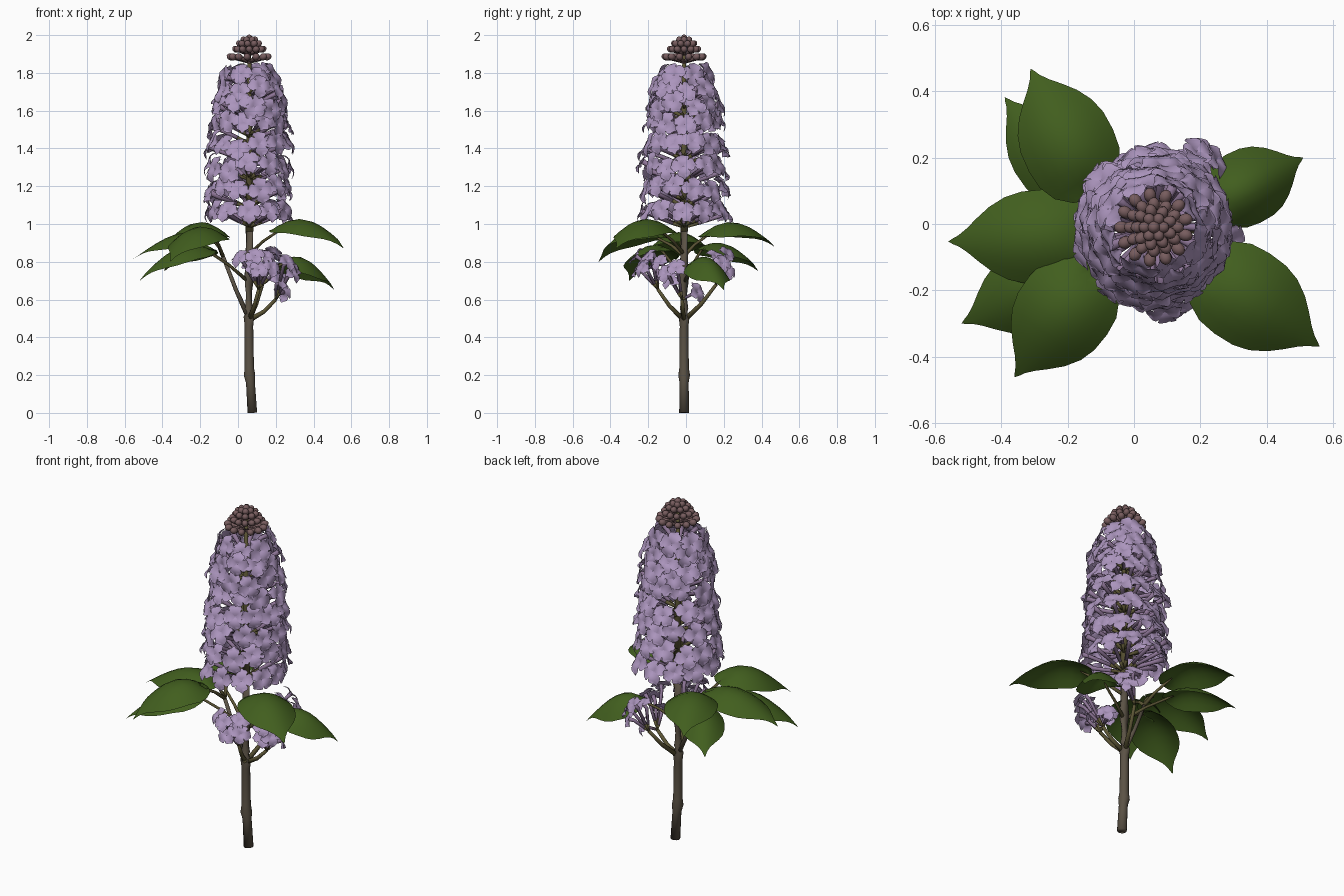
import bpy, bmesh, math, random
from mathutils import Vector as V, Matrix

if "Cube" in bpy.data.objects:
    bpy.data.objects.remove(bpy.data.objects["Cube"])
random.seed(4)


def mat(name, c):
    m = bpy.data.materials.new(name)
    m.diffuse_color = (*c, 1)
    m.use_nodes = True
    m.node_tree.nodes["Principled BSDF"].inputs["Base Color"].default_value = m.diffuse_color
    return m


BARK = mat("bark brown", (0.105, 0.085, 0.06))
TWIG = mat("twig olive", (0.105, 0.09, 0.035))
LILAC = mat("petal lilac", (0.41, 0.30, 0.51))
TUBE = mat("tube mauve", (0.27, 0.18, 0.31))
BUD = mat("bud dusky rose", (0.185, 0.108, 0.112))
LEAF = mat("leaf green", (0.053, 0.112, 0.013))


def finish(bm, name, *mats):
    me = bpy.data.meshes.new(name)
    for f in bm.faces:
        f.smooth = True
    bm.to_mesh(me)
    bm.free()
    for m in mats:
        me.materials.append(m)
    ob = bpy.data.objects.new(name, me)
    bpy.context.collection.objects.link(ob)
    return ob


def tube(bm, pts, radii, n=8, mi=0, cap=None):
    pts = [V(p) for p in pts]
    rings = []
    for i, p in enumerate(pts):
        d = pts[min(i + 1, len(pts) - 1)] - pts[max(i - 1, 0)]
        q = d.to_track_quat('Z', 'Y')
        rings.append([bm.verts.new(p + q @ V((radii[i] * math.cos(math.tau * k / n),
                      radii[i] * math.sin(math.tau * k / n), 0))) for k in range(n)])
    for a, b in zip(rings, rings[1:]):
        for k in range(n):
            bm.faces.new((a[k], a[(k + 1) % n], b[(k + 1) % n], b[k])).material_index = mi
    bm.faces.new(rings[0][::-1]).material_index = mi
    bm.faces.new(rings[-1]).material_index = mi if cap is None else cap


# four-lobed floret: petals, mauve tube, olive pedicel back to its root
PW = [(0.0, 0.12), (0.2, 0.22), (0.42, 0.36), (0.65, 0.47), (0.85, 0.40), (1.0, 0.12)]


def floret(bm, root, center, facing, r, spin, split=0.4):
    root, center, facing = V(root), V(center), V(facing).normalized()
    q = facing.to_track_quat('Z', 'Y')
    for k in range(4):
        a = spin + k * math.pi / 2
        bend = random.uniform(0.15, 0.4)
        rows = []
        for u, w in PW:
            row = []
            for s in (-1, -0.5, 0, 0.5, 1):
                x, y = r * (0.04 + 0.96 * u), r * w * 1.1 * s
                z = r * (0.18 * math.sin(u * 2.6) - bend * u * u + 0.14 * s * s * u)
                x -= r * 0.1 * s * s * u
                row.append(bm.verts.new(center + q @ V((x * math.cos(a) - y * math.sin(a),
                                                       x * math.sin(a) + y * math.cos(a), z))))
            rows.append(row)
        for A, B in zip(rows, rows[1:]):
            for j in range(4):
                bm.faces.new((A[j], B[j], B[j + 1], A[j + 1])).material_index = 0
    neck = center - facing * r * 0.6
    mid = root.lerp(neck, split)
    tube(bm, [mid, neck, center], [r * 0.14, r * 0.17, r * 0.22], 7, 1, 0)
    tube(bm, [root, mid], [r * 0.09, r * 0.15], 6, 2)


# main woody stem with swollen nodes
Y = -0.01
bm = bmesh.new()
tube(bm, [(0.076, Y, 0), (0.066, Y, 0.16), (0.061, Y, 0.2), (0.06, Y, 0.24), (0.058, Y, 0.46), (0.058, Y, 0.51),
          (0.057, Y, 0.55), (0.058, Y, 0.68), (0.06, Y, 0.72), (0.06, Y, 0.98)],
     [0.026, 0.024, 0.031, 0.025, 0.023, 0.029, 0.023, 0.022, 0.026, 0.02], 14)
finish(bm, "main_stem", BARK)
bm = bmesh.new()
tube(bm, [(0.06, Y, 0.96), (0.06, Y, 1.4), (0.06, Y, 1.95)], [0.021, 0.016, 0.009], 10)
finish(bm, "flower_axis", TWIG)

# flower spike: staggered whorls
bm = bmesh.new()
WH = [(1.075, 0.215, 12), (1.19, 0.212, 12), (1.305, 0.21, 12), (1.42, 0.205, 12),
      (1.53, 0.195, 11), (1.625, 0.18, 11), (1.71, 0.165, 10), (1.785, 0.135, 8)]
for i, (z, rad, n) in enumerate(WH):
    for k in range(n):
        t = math.tau * (k + 0.5 * (i % 2)) / n + random.uniform(-0.06, 0.06)
        h = V((math.cos(t), math.sin(t), 0))
        j = 0.012 if i in (0, 7) else 0.028
        zz = z + random.uniform(-j, j)
        el = math.radians(random.uniform(8, 36))
        floret(bm, (0.06, Y, zz - 0.085), V((0.06, Y, zz)) + h * (rad + random.uniform(-0.016, 0.01)),
               h * math.cos(el) + V((0, 0, math.sin(el))), random.uniform(0.066, 0.076),
               random.uniform(0, 1.57))
finish(bm, "spike_florets", LILAC, TUBE, TWIG)

# closed buds at the tip, elongated outward on their tubes
bm = bmesh.new()
for z, rad, n, br in [(1.885, 0.098, 13, 0.019), (1.925, 0.07, 12, 0.018), (1.954, 0.05, 9, 0.018),
                      (1.973, 0.027, 6, 0.018), (1.981, 0.0, 1, 0.019)]:
    for k in range(n):
        t = math.tau * (k + 0.5 * (n % 2)) / n
        h = V((math.cos(t), math.sin(t), 0))
        p = V((0.06, Y, z)) + h * rad
        d = (h * rad * 6 + V((0, 0, 0.2))).normalized()
        M = Matrix.Translation(p) @ d.to_track_quat('Z', 'Y').to_matrix().to_4x4() @ Matrix.Diagonal((1, 1, 1.2, 1))
        bmesh.ops.create_icosphere(bm, subdivisions=2, radius=br, matrix=M)
        if n > 1:
            tube(bm, [(0.06, Y, z - 0.03), p], [0.008, 0.013], 6, 0)
finish(bm, "tip_buds", BUD)

# small side clusters: twig end, then florets (x, y, z)
CL = {"front": ((0.11, -0.15, 0.655), [(0.01, -0.2, 0.82), (0.09, -0.265, 0.83), (0.15, -0.2, 0.83),
                                      (0.18, -0.23, 0.77), (0.07, -0.17, 0.78), (0.11, -0.26, 0.76)]),
      "back": ((0.13, 0.16, 0.68), [(0.19, 0.22, 0.84), (0.25, 0.19, 0.79), (0.22, 0.22, 0.75), (0.17, 0.16, 0.83)]),
      "right": ((0.2, -0.02, 0.6), [(0.30, -0.05, 0.77), (0.29, -0.11, 0.74), (0.24, 0.06, 0.64),
                                    (0.26, -0.14, 0.8), (0.22, -0.08, 0.7)])}
for name, (end, fl) in CL.items():
    e = V(end)
    bm = bmesh.new()
    tube(bm, [(0.058, Y, 0.49), V((0.058, Y, 0.49)).lerp(e, 0.55) - V((0, 0, 0.015)), e], [0.014, 0.011, 0.009])
    finish(bm, name + "_twig", TWIG)
    bm = bmesh.new()
    for c in fl:
        f = (V(c) - e).normalized()
        out = V((c[0] - 0.06, c[1], 0)).normalized()
        floret(bm, e, c, f + out * 0.6, 0.057, random.uniform(0, 1.57), 0.3)
    finish(bm, name + "_florets", LILAC, TUBE, TWIG)


# arched ovate leaf with drawn-out tip, folded along the midrib, plus stalk
LW = [(0, 0.02), (0.03, 0.45), (0.1, 0.77), (0.2, 0.95), (0.33, 1), (0.48, 0.98), (0.6, 0.88), (0.71, 0.69),
      (0.8, 0.46), (0.87, 0.26), (0.93, 0.12), (0.97, 0.06), (1, 0.004)]


def leaf(name, base, tip, half, arch, start, fold=0.085):
    base, tip = V(base), V(tip)
    d = tip - base
    side = d.cross(V((0, 0, 1))).normalized()
    bm = bmesh.new()
    rows = []
    for u, w in LW:
        row = []
        for j in range(-4, 5):
            s = j / 4
            back = 0.06 * abs(s) * max(0, 1 - u * 4)
            p = base + d * (u - back) + side * (half * w * s)
            p.z += arch * math.sin(math.pi * u ** 0.8) - fold * (abs(s) * w) ** 1.7 + 0.012 * abs(s) * w
            row.append(bm.verts.new(p))
        rows.append(row)
    for A, B in zip(rows, rows[1:]):
        for j in range(8):
            bm.faces.new((A[j], A[j + 1], B[j + 1], B[j]))
    finish(bm, name, LEAF)
    bm = bmesh.new()
    s = V(start)
    tube(bm, [s, s.lerp(base, 0.5) + V((0, 0, 0.01)), base, base + d * 0.1 + V((0, 0, arch * 0.35 - 0.004))],
         [0.011, 0.008, 0.007, 0.003])
    finish(bm, name + "_stalk", TWIG)


LOW, MID, TOP = (0.058, Y, 0.5), (0.06, Y, 0.69), (0.06, Y, 0.84)
FORK = (-0.08, Y, 0.83)
bm = bmesh.new()
tube(bm, [LOW, (-0.01, Y, 0.65), FORK], [0.014, 0.011, 0.01])
finish(bm, "left_twig", BARK)
leaf("left_leaf", (-0.12, -0.03, 0.9), (-0.56, -0.053, 0.81), 0.142, 0.09, FORK)
leaf("back_left_upper_leaf", (-0.13, 0.1, 0.93), (-0.312, 0.468, 0.88), 0.142, 0.1, FORK)
leaf("back_left_lower_leaf", (-0.16, 0.08, 0.86), (-0.39, 0.382, 0.75), 0.115, 0.08, MID)
leaf("front_left_lower_leaf", (-0.15, -0.12, 0.85), (-0.52, -0.3, 0.70), 0.13, 0.09, MID)
leaf("front_left_upper_leaf", (-0.12, -0.14, 0.92), (-0.36, -0.462, 0.80), 0.147, 0.11, FORK)
leaf("front_right_leaf", (0.21, -0.13, 0.96), (0.56, -0.37, 0.87), 0.147, 0.1, TOP)
leaf("back_right_leaf", (0.24, 0.06, 0.79), (0.51, 0.2, 0.65), 0.115, 0.085, MID, 0.11)
